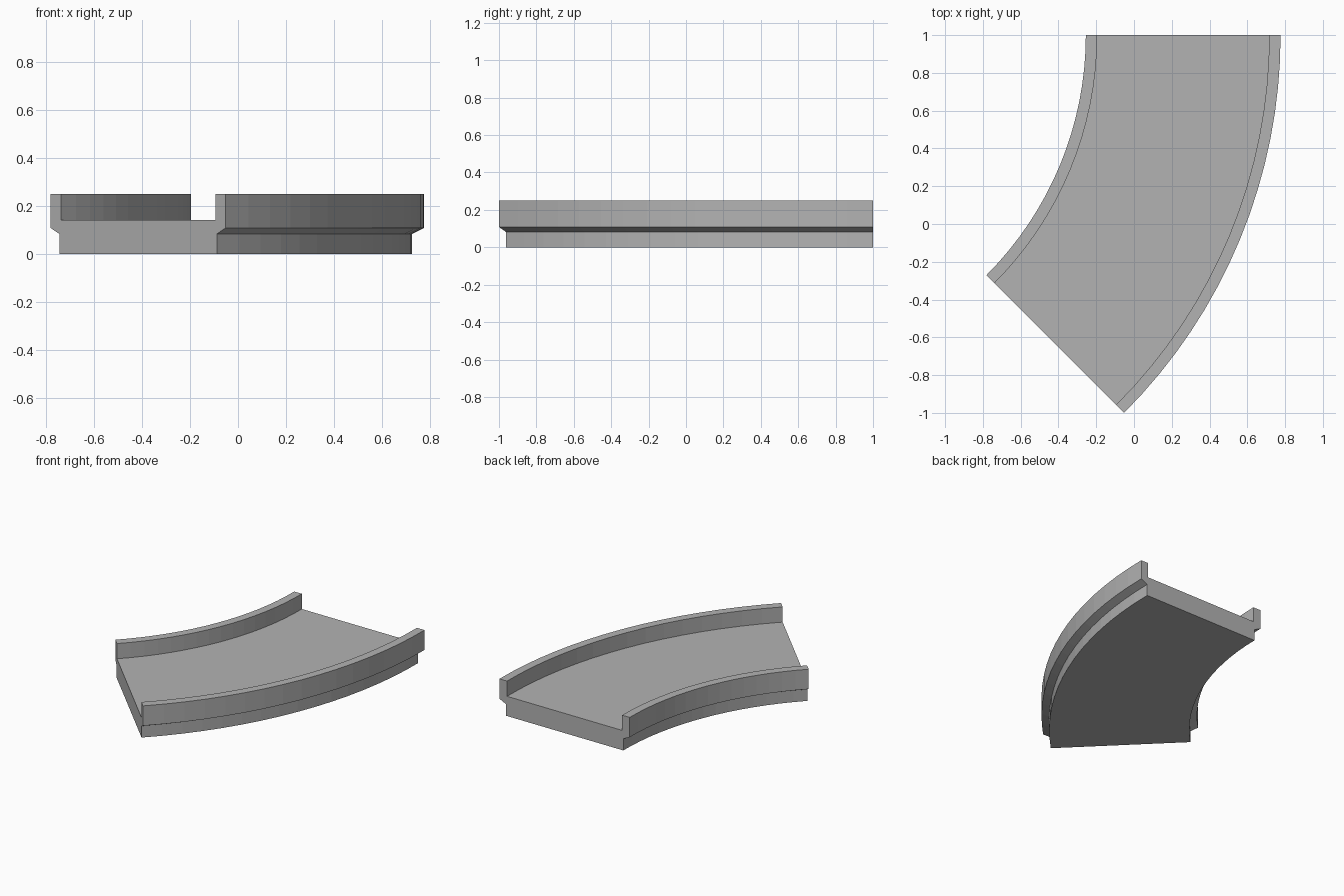
import bpy, bmesh, math
from mathutils import Matrix, Vector

cube = bpy.data.objects.get("Cube")
if cube:
    bpy.data.objects.remove(cube, do_unlink=True)

# Curve layout: centre of the bend, radii and sweep
CENTRE = Vector((-2.052, 1.0, 0.0))
INNER, OUTER = 1.797, 2.828
SWEEP = math.radians(45)
STEPS = 16

# Cross-section heights and insets
FLOOR, TOP = 0.141, 0.25
LIP_LOW, LIP_HIGH = 0.083, 0.108
RAIL, LIP = 0.06, 0.051

grey = bpy.data.materials.new("stone grey")
grey.use_nodes = True
colour = (0.45, 0.45, 0.45, 1.0)
grey.diffuse_color = colour
grey.node_tree.nodes["Principled BSDF"].inputs["Base Color"].default_value = colour

# Half section from the base edge up to the floor, as (inset, height)
half = [(LIP, 0), (LIP, LIP_LOW), (0, LIP_HIGH), (0, TOP), (RAIL, TOP), (RAIL, FLOOR)]
section = [(INNER + d, z) for d, z in half]
section += [(OUTER - d, z) for d, z in reversed(half)]

# Sweep the section around the bend
bm = bmesh.new()
rings = []
for i in range(STEPS + 1):
    turn = Matrix.Rotation(-SWEEP * i / STEPS, 3, 'Z')
    rings.append([bm.verts.new(CENTRE + turn @ Vector((r, 0, z))) for r, z in section])
count = len(section)
for a, b in zip(rings, rings[1:]):
    for j in range(count):
        k = (j + 1) % count
        bm.faces.new((a[j], a[k], b[k], b[j]))

# Flat end caps
bm.faces.new(rings[0])
bm.faces.new(rings[-1])
bmesh.ops.recalc_face_normals(bm, faces=bm.faces)

mesh = bpy.data.meshes.new("curved_channel")
bm.to_mesh(mesh)
bm.free()
mesh.materials.append(grey)
channel = bpy.data.objects.new("curved_channel", mesh)
bpy.context.collection.objects.link(channel)
